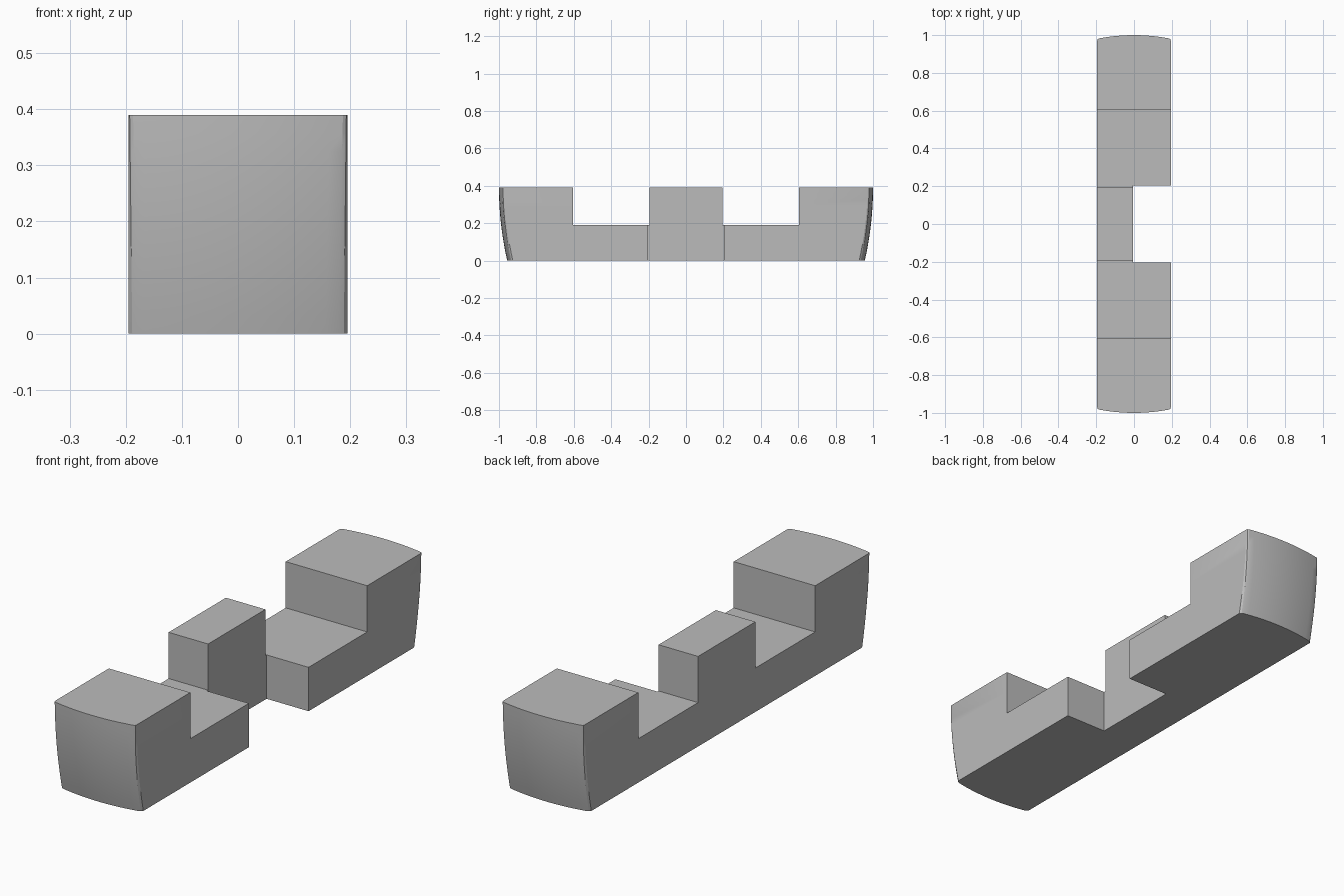
import bpy
import bmesh

cube = bpy.data.objects.get("Cube")
if cube:
    bpy.data.objects.remove(cube, do_unlink=True)

HALF, HEIGHT, MID, GAP, SLOT = 0.195, 0.39, 0.196, 0.204, 0.605

# Plain grey material
grey = bpy.data.materials.new("plain_grey")
grey.use_nodes = True
colour = (0.5, 0.5, 0.5, 1)
grey.diffuse_color = colour
grey.node_tree.nodes["Principled BSDF"].inputs["Base Color"].default_value = colour


def end_profile(z):
    """Domed end outline at height z, from +x to -x, with eased corners."""
    t = (HEIGHT - z) / HEIGHT
    tip = 1 - 0.044 * t * t
    edge = 0.187 - 0.009 * t
    dome = [(edge * (1 - i / 8), tip - 0.018 * (1 - i / 8) ** 2) for i in range(17)]
    corner = [(HALF, tip - 0.03), ((HALF + edge) / 2 + 0.002, tip - 0.022)]
    return corner + dome + [(-x, y) for x, y in reversed(corner)]


# Bar: stacked outlines joined into a solid with curved ends
bm = bmesh.new()
rings = []
LEVELS = 12
for k in range(LEVELS + 1):
    z = HEIGHT * k / LEVELS
    back = end_profile(z)
    outline = back + [(-x, -y) for x, y in back]
    rings.append([bm.verts.new((x, y, z)) for x, y in outline])
count = len(rings[0])
for low, high in zip(rings, rings[1:]):
    for i in range(count):
        j = (i + 1) % count
        bm.faces.new((low[i], low[j], high[j], high[i]))
bm.faces.new(rings[0][::-1])
bm.faces.new(rings[-1])
bmesh.ops.recalc_face_normals(bm, faces=bm.faces[:])
mesh = bpy.data.meshes.new("notched_bar")
bm.to_mesh(mesh)
bm.free()
mesh.materials.append(grey)
bar = bpy.data.objects.new("notched_bar", mesh)
bpy.context.collection.objects.link(bar)
bpy.context.view_layer.objects.active = bar
bar.select_set(True)


def cut(name, low, high):
    """Remove a box from the bar."""
    bpy.ops.mesh.primitive_cube_add(size=1, location=[(a + b) / 2 for a, b in zip(low, high)])
    box = bpy.context.object
    box.name = name
    box.scale = [b - a for a, b in zip(low, high)]
    box.hide_render = True
    box.data.materials.append(grey)
    bpy.context.view_layer.objects.active = bar
    mod = bar.modifiers.new(name, "BOOLEAN")
    mod.operation = "DIFFERENCE"
    mod.solver = "EXACT"
    mod.object = box
    bpy.ops.object.modifier_apply(modifier=name)
    bpy.data.objects.remove(box, do_unlink=True)


# Two upper slots and the open side gap beside the centre block
cut("front_slot", (-1, -SLOT, 0.19), (1, -MID, 1))
cut("back_slot", (-1, MID, 0.19), (1, SLOT, 1))
cut("side_gap", (-0.006, -GAP, -1), (1, GAP, 1))

# Smooth ends with crisp edges
bpy.ops.object.select_all(action="DESELECT")
bar.select_set(True)
bpy.context.view_layer.objects.active = bar
bpy.ops.object.shade_smooth_by_angle(angle=0.35)
